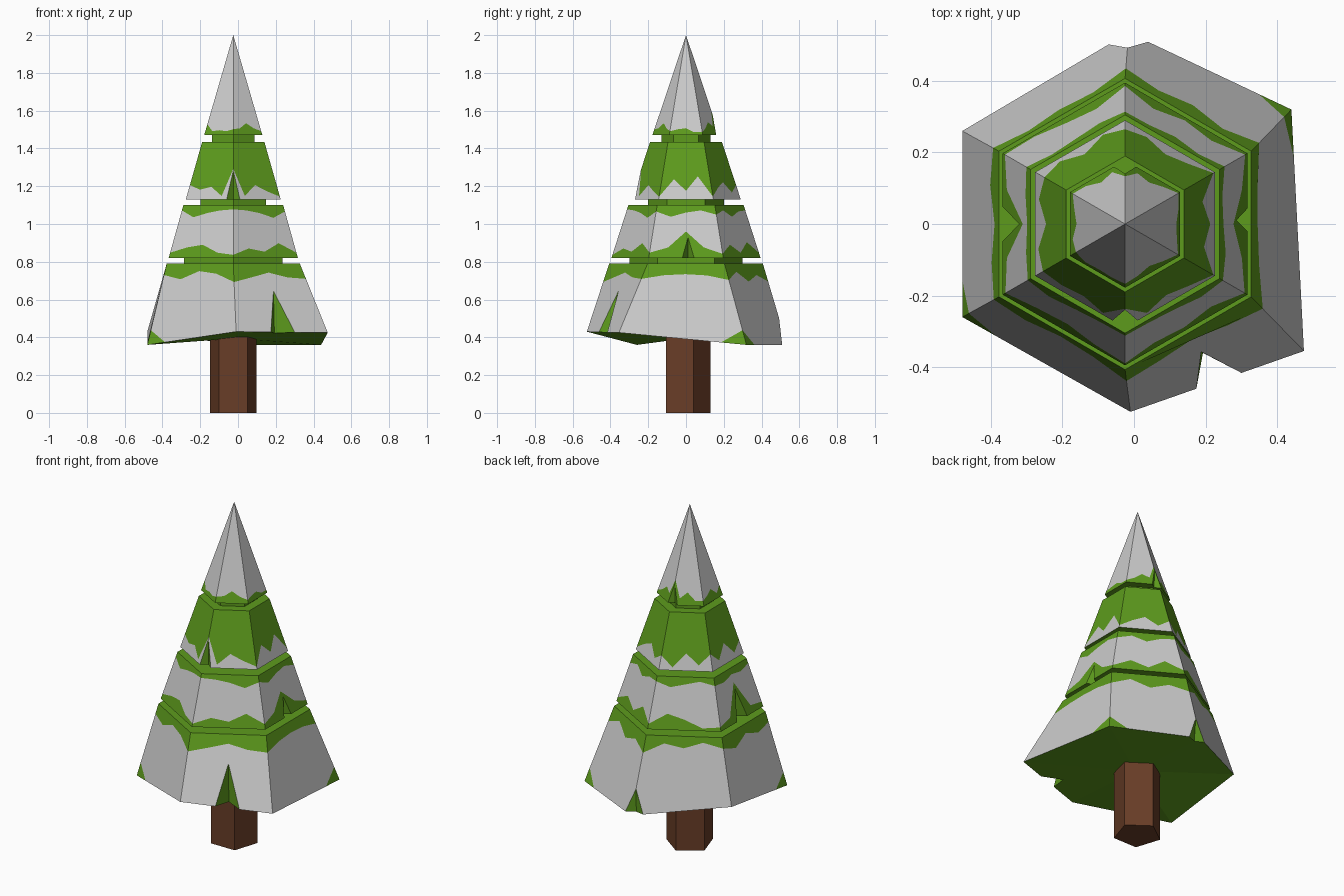
import bpy, bmesh
from math import radians, cos, sin
from mathutils import Vector

if "Cube" in bpy.data.objects:
    bpy.data.objects.remove(bpy.data.objects["Cube"])

CX = -0.025


def material(name, rgb):
    m = bpy.data.materials.new(name)
    m.diffuse_color = (*rgb, 1)
    m.use_nodes = True
    m.node_tree.nodes["Principled BSDF"].inputs["Base Color"].default_value = m.diffuse_color
    return m


GREEN = material("needles", (0.11, 0.33, 0.012))
BROWN = material("bark", (0.14, 0.047, 0.02))
SNOW_I, GREEN_I = 0, 1


def ring(r, z, n=6, start=-90):
    return [Vector((CX + r * cos(radians(start + 360 * k / n)),
                    r * sin(radians(start + 360 * k / n)), z)) for k in range(n)]


def finish(name, bm, mats):
    bmesh.ops.recalc_face_normals(bm, faces=bm.faces)
    me = bpy.data.meshes.new(name)
    bm.to_mesh(me)
    bm.free()
    for m in mats:
        me.materials.append(m)
    ob = bpy.data.objects.new(name, me)
    bpy.context.collection.objects.link(ob)
    return ob


def prism(name, low, high, mat):
    bm = bmesh.new()
    a, b = [[bm.verts.new(p) for p in loop] for loop in (low, high)]
    n = len(a)
    for k in range(n):
        bm.faces.new((a[k], a[(k + 1) % n], b[(k + 1) % n], b[k]))
    bm.faces.new(a)
    bm.faces.new(b)
    return finish(name, bm, [mat])


def tier(name, low, high, zigs, mats, notches=(), corner=None, cut_verts=()):
    """Six-sided tier. zigs: snow lines, four heights per side, bottom to top.
    notches: (side, u, half width, height, depth); u = 0 sits on the ridge."""
    bm = bmesh.new()
    cache = {}

    def vert(p):
        key = tuple(round(c, 4) for c in p)
        if key not in cache:
            cache[key] = bm.verts.new(p)
        return cache[key]

    def face(points, mat):
        vs = list(dict.fromkeys(vert(p) for p in points))
        if len(vs) > 2:
            bm.faces.new(vs).material_index = mat

    def pt(k, u, v):
        j = (k + 1) % 6
        return low[k].lerp(low[j], u).lerp(high[k].lerp(high[j], u), v)

    base = sum(low, Vector()) / 6
    peak = sum(high, Vector()) / 6
    rim = []
    for k in range(6):
        # lower edge with its notches
        chain = [(0, 0), (1, 0)]
        for s, u, w, h, d in notches:
            if u == 0 and s == k:
                chain[0:1] = [(0, h), (w, 0)]
            elif u == 0 and (s - 1) % 6 == k:
                chain[-1:] = [(1 - w, 0), (1, h)]
            elif s == k:
                chain[1:1] = [(u - w, 0), (u, h), (u + w, 0)]
        for a, b in zip(chain, chain[1:]):
            ends = []
            for u, v in (a, b):
                p = pt(k, u, v)
                if v > 0:
                    d = next(n[4] for n in notches if n[3] == v)
                    q = pt(k, u, 0)
                    q = q + (base - q).normalized() * d
                    ends.append(q)
                    face([pt(k, *a), pt(k, *b), q], GREEN_I)
                else:
                    ends.append(p)
            rim.append(ends)
        # green tips at drooping corners
        if corner:
            cu, cv = corner
            if k in cut_verts:
                chain[0:1] = [(0, cv), (cu, 0)]
                face([pt(k, 0, 0), pt(k, cu, 0), pt(k, 0, cv)], GREEN_I)
            if (k + 1) % 6 in cut_verts:
                chain[-1:] = [(1 - cu, 0), (1, cv)]
                face([pt(k, 1, 0), pt(k, 1 - cu, 0), pt(k, 1, cv)], GREEN_I)
        # snow and needle bands
        lines = [chain]
        for z in zigs:
            lines.append([(i / 4, z[(4 * k + i) % 24]) for i in range(5)])
        lines.append([(0, 1), (1, 1)])
        for lo, hi, m in zip(lines, lines[1:], mats):
            face([pt(k, *q) for q in lo + hi[::-1]], m)
        face([high[k], high[(k + 1) % 6], peak], GREEN_I)
    for a, b in rim:
        face([a, b, base], GREEN_I)
    return finish(name, bm, [None, GREEN])


# trunk
prism("trunk", ring(0.13, 0, 5, -54), ring(0.13, 0.5, 5, -54), BROWN)

# bottom tier with drooping uneven hem
hem = [Vector(p) for p in ((-.01, -.525, .43), (.475, -.355, .425), (.44, .32, .36),
                           (-.015, .535, .36), (-.48, .26, .43), (-.48, -.26, .36))]
tier("bottom_tier", hem, ring(0.407, 0.79),
     [[.73, .8, .87, .8, .78, .84, .86, .85, .8, .9, .78, .86,
       .78, .9, .84, .92, .84, .76, .88, .8, .86, .8, .9, .86]],
     [SNOW_I, GREEN_I],
     [(0, .51, .13, .6, .09), (3, 0, .12, .33, .05)], (.2, .18), (2, 5))

# lower middle tier, green at both edges
tier("lower_middle_tier", ring(0.395, 0.82), ring(0.305, 1.10),
     [[.06, .18, .12, .28, .1, .2, .5, .2, .08, .25, .1, .3,
       .1, .3, .2, .05, .08, .15, .72, .15, .1, .2, .25, .1],
      [.92, .9, .85, .76, .88, .78, .86, .9, .82, .9, .78, .88,
       .9, .8, .86, .92, .85, .82, .88, .84, .9, .77, .85, .9]],
     [GREEN_I, SNOW_I, GREEN_I],
     [(1, .53, .08, .39, .05), (4, .5, .12, .6, .07)])

# upper middle tier, snow on the lower edge
tier("upper_middle_tier", ring(0.29, 1.13), ring(0.19, 1.435),
     [[.53, .06, .25, .14, .05, .35, .15, .4, .05, .2, .3, .12,
       .25, .05, .3, .1, .3, .12, .35, .1, .25, .17, .22, .06]],
     [SNOW_I, GREEN_I], [(0, 0, .14, .5, .05)])

# snowy top cone
tier("top_cone", ring(0.178, 1.47), [Vector((CX, 0, 2))] * 6,
     [[.06, .07, .12, .07, .04, .06, .07, .03, .03, .07, .13, .09,
       .25, .07, .13, .05, .05, .08, .12, .05, .11, .04, .05, .04]],
     [GREEN_I, SNOW_I], [(3, 0, .2, .21, .04)])

# recessed necks between tiers
for i, (r, z0, z1) in enumerate(((.30, .78, .83), (.20, 1.09, 1.14), (.13, 1.425, 1.48))):
    prism(f"neck_{i + 1}", ring(r, z0), ring(r, z1), GREEN)
